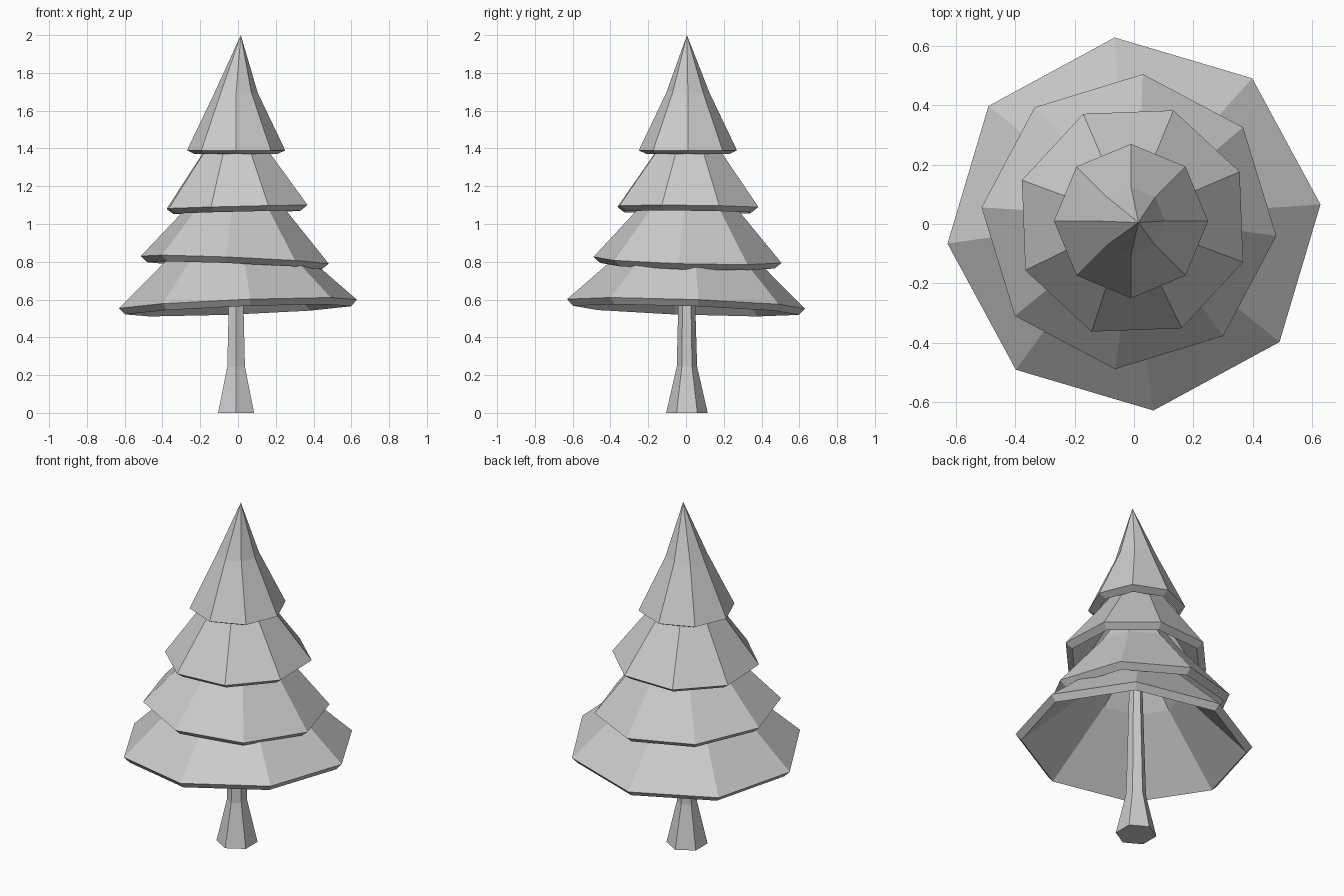
import bpy, bmesh
from math import sin, cos, radians, tau

if "Cube" in bpy.data.objects:
    bpy.data.objects.remove(bpy.data.objects["Cube"])


def lofted(name, rings, sides, turn, tip=None, cap=False):
    """Stack of polygon rings (radius, z, x, y), optionally closed by a tip and a base cap."""
    bm = bmesh.new()
    loops = []
    for r, z, cx, cy in rings:
        loops.append([bm.verts.new((cx + r * cos(turn + tau * i / sides),
                                    cy + r * sin(turn + tau * i / sides), z))
                      for i in range(sides)])
    for a, b in zip(loops, loops[1:]):
        for i in range(sides):
            j = (i + 1) % sides
            bm.faces.new((a[i], a[j], b[j], b[i]))
    if tip:
        t = bm.verts.new(tip)
        for i in range(sides):
            bm.faces.new((loops[-1][i], loops[-1][(i + 1) % sides], t))
    if cap:
        bm.faces.new(loops[0][::-1])
        bm.faces.new(loops[-1])
    bm.normal_update()
    mesh = bpy.data.meshes.new(name)
    bm.to_mesh(mesh)
    bm.free()
    obj = bpy.data.objects.new(name, mesh)
    bpy.context.collection.objects.link(obj)
    return obj


# Trunk: flared hexagonal post
lofted("trunk", [(0.11, 0, -0.01, 0.005), (0.054, 0.245, -0.01, 0.005),
                 (0.036, 0.9, -0.01, 0.003)], 6, radians(90), cap=True)

# Branch tiers: hollow, slightly tilted octagonal skirts
# centre, rim radius, height, turn, slope along x, slope along y, tip shift
tiers = [
    ((0.0, 0.0, 0.577), 0.633, 0.66, 6, 0.04, -0.036, 0.0),
    ((-0.017, 0.008, 0.81), 0.50, 0.64, -5.5, -0.043, -0.028, 0.0),
    ((-0.005, 0.01, 1.09), 0.398, 0.61, 24.7, 0.025, -0.01, 0.0),
    ((-0.01, 0.01, 1.39), 0.26, 0.61, 0, 0.0, 0.0, 0.025),
]
for n, (centre, r, h, turn, sx, sy, shift) in enumerate(tiers, 1):
    tier = lofted(f"branch_tier_{n}", [(r, 0, 0, 0), (r * 0.44, h * 0.5, 0, 0)],
                  8, radians(turn), tip=(shift, -shift * 0.2, h))
    tier.location = centre
    tier.rotation_euler = (sy, -sx, 0)
    shell = tier.modifiers.new("thickness", 'SOLIDIFY')
    shell.thickness = 0.045
    shell.offset = -1
    shell.use_even_offset = True
